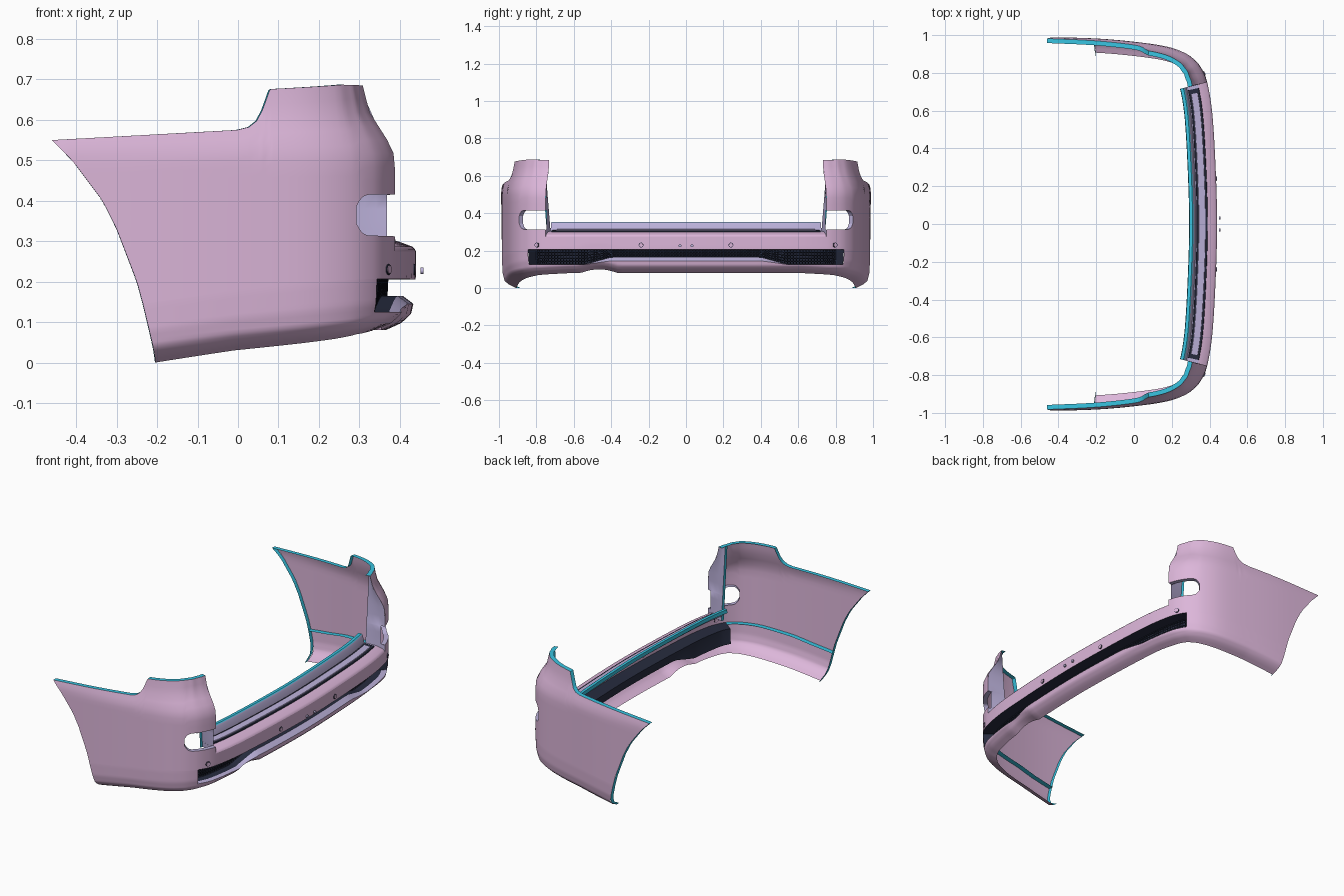
import bpy, math
from mathutils import Vector

if "Cube" in bpy.data.objects:
    bpy.data.objects.remove(bpy.data.objects["Cube"])


def material(name, rgb):
    m = bpy.data.materials.new(name)
    m.diffuse_color = (*rgb, 1)
    m.use_nodes = True
    m.node_tree.nodes["Principled BSDF"].inputs["Base Color"].default_value = m.diffuse_color
    return m


PINK = material("pink_paint", (0.72, 0.47, 0.70))
PURPLE = material("purple_trim", (0.50, 0.44, 0.70))
CYAN = material("cyan_edge", (0.04, 0.55, 0.75))
DARK = material("dark_plastic", (0.02, 0.025, 0.05))


def table(tab, x):
    if x <= tab[0][0]:
        return tab[0][1]
    for (a, p), (b, q) in zip(tab, tab[1:]):
        if x <= b:
            return p + (q - p) * (x - a) / (b - a)
    return tab[-1][1]


# Plan outline: wheel arch -> corner -> rear centre (and a bit past it)
CTRL = [(-.72, .996), (-.46, .99), (-.2, .982), (0, .965), (.17, .94), (.27, .905), (.33, .86),
        (.365, .81), (.39, .74), (.415, .58), (.432, .3), (.44, 0), (.432, -.3), (.415, -.58)]
CTRL = [Vector(p) for p in CTRL]
PATH = []
for p0, p1, p2, p3 in zip(CTRL, CTRL[1:], CTRL[2:], CTRL[3:]):
    for k in range(16):
        t = k / 16
        PATH.append(0.5 * (2 * p1 + (p2 - p0) * t + (2 * p0 - 5 * p1 + 4 * p2 - p3) * t * t
                           + (3 * p1 - p0 - 3 * p2 + p3) * t ** 3))
LEN = [-0.46]
for a, b in zip(PATH, PATH[1:]):
    LEN.append(LEN[-1] + (b - a).length)
NORM = []
for i in range(len(PATH)):
    d = PATH[min(i + 1, len(PATH) - 1)] - PATH[max(i - 1, 0)]
    NORM.append(Vector((-d.y, d.x)).normalized())
END = LEN[160]          # rear centre, y = 0
LIGHT, GRILLE, INNER = .305, .375, .48


def on_path(s):
    for i in range(len(LEN) - 1):
        if s <= LEN[i + 1]:
            t = (s - LEN[i]) / (LEN[i + 1] - LEN[i])
            return PATH[i].lerp(PATH[i + 1], t), NORM[i].lerp(NORM[i + 1], t).normalized()
    return PATH[-1], NORM[-1]


# Edge heights along the outline
def z_bottom(s, side):
    z = table([(-.46, 0), (0, .03), (.2, .05), (.4, .07), (.6, .08)], s)
    if side < 0:        # tow-hook notch on one side only
        z += .02 * max(0, 1 - ((s - .763) / .1) ** 2)
    return z


def z_lip(s):
    return table([(-.46, .08), (0, .1), (.3, .125), (.68, .125), (.83, .145)], s)


def z_seam(s):
    return table([(-.46, .145), (-.2, .163), (0, .182), (.2, .2), (.36, .207), (1.2, .205)], s)


def z_light0(s):
    return table([(.305, .345), (.32, .322), (.34, .314), (.48, .312)], s)


def z_light1(s):
    return table([(.305, .385), (.32, .408), (.34, .415), (.48, .415)], s)


def z_top(s):
    return table([(-.46, .55), (0, .575), (.03, .582), (.05, .597), (.065, .622), (.078, .655),
                  (.086, .676), (.3, .687), (.48, .685)], s)


ARCH = [(0, -.2), (.145, -.235), (.2, -.25), (.33, -.3), (.4, -.335), (.5, -.41), (.55, -.46)]
LOW = [(0, .075), (.018, .035), (.04, .012), (.08, .003), (.14, 0)]
HIGH = [(.5, 0), (.53, .006), (.62, .066), (.69, .084)]


def skin(s, z, d, side):
    """Point on the bumper skin, pushed inward by d."""
    p, n = on_path(s + (table(ARCH, z) + .46) * max(0, 1 - (s + .46) / .46))
    d += table(LOW, z - z_bottom(s, side)) + table(HIGH, z) * (.4 + .6 * n.x)
    return (p.x - n.x * d, side * (p.y - n.y * d), z)


def grid(name, fn, cols, rows, mat, keep=lambda a, b: True):
    """Quad sheet fn(col, row, side) built on both sides and welded at the centre."""
    verts, faces, m = [], [], len(rows)
    for side in (1, -1):
        o = len(verts)
        verts += [fn(a, b, side) for a in cols for b in rows]
        for i in range(len(cols) - 1):
            for j in range(m - 1):
                if keep((cols[i] + cols[i + 1]) / 2, (rows[j] + rows[j + 1]) / 2):
                    f = [o + i * m + j, o + (i + 1) * m + j, o + (i + 1) * m + j + 1, o + i * m + j + 1]
                    faces.append(f[::-side])
    me = bpy.data.meshes.new(name)
    me.from_pydata(verts, [], faces)
    me.materials.append(mat)
    ob = bpy.data.objects.new(name, me)
    bpy.context.collection.objects.link(ob)
    import bmesh
    bm = bmesh.new()
    bm.from_mesh(me)
    bmesh.ops.remove_doubles(bm, verts=bm.verts, dist=1e-4)
    bmesh.ops.delete(bm, geom=[v for v in bm.verts if not v.link_faces], context='VERTS')
    bm.to_mesh(me)
    bm.free()
    bpy.ops.object.select_all(action='DESELECT')
    ob.select_set(True)
    bpy.context.view_layer.objects.active = ob
    bpy.ops.object.shade_smooth_by_angle(angle=math.radians(35))
    return ob


def span(a, b, n):
    return [a + (b - a) * i / n for i in range(n + 1)]


COLS = (span(-.46, 0, 14) + span(.015, .1, 17) + span(.12, .29, 8) + span(LIGHT, GRILLE, 7)
        + span(.39, INNER, 6) + span(.5, END, 30))


def cols(a, b):
    return [s for s in COLS if a - 1e-6 <= s <= b + 1e-6]


def level(s, r, side):
    lv = [z_bottom(s, side), z_lip(s), z_seam(s), .275, z_light0(s), z_light1(s), z_top(s)]
    k = min(int(r + 1e-6), 5)
    return lv[k] + (lv[k + 1] - lv[k]) * (r - k)


def skin_row(s, r, side):
    return skin(s, level(s, r, side), 0, side)


# Painted skins with the light and grille openings left out
grid("lower_valance", skin_row, COLS, span(0, 2, 16), PINK, lambda s, r: r < 1 or s < GRILLE)
grid("bumper_skin", skin_row, COLS, span(2, 6, 32), PINK,
     lambda s, r: r < 3 or (s < INNER and not (4 < r < 5 and s > LIGHT)))


# Turned-in flanges
def flange(name, height, a, b, d0, d1, mat):
    grid(name, lambda s, d, side: skin(s, height(s), d, side), cols(a, b), [d0, d1], mat)


flange("top_flange", z_top, -.46, INNER, 0, .024, CYAN)
flange("seam_flange", z_seam, -.46, GRILLE, 0, .028, CYAN)
flange("light_sill", z_light0, LIGHT, INNER, 0, .025, PURPLE)
flange("light_header", z_light1, LIGHT, INNER, .025, 0, PURPLE)
grid("light_side", lambda z, d, side: skin(LIGHT, z, d, side), [.345, .385], [0, .025], PURPLE)
grid("arch_flange", lambda z, d, side: skin(-.46, z, d, side), span(0, .55, 20), [0, .022], CYAN)


# Inner end wall of each corner, with its rear edge
def wall(z, t, side):
    a = Vector(skin(INNER, z, .02 if z_light0(.48) < z < .415 else 0, side))
    b = Vector((.285, side * (.722 + .033 * (z - .275) / .41), z))
    return a.lerp(b, t)


WALL_Z = [.275, .3, .311, .313, .35, .38, .414, .416, .47, .52, .56, .6, .64, .685]
grid("corner_wall", wall, WALL_Z, [1, .66, .33, 0], PURPLE)
grid("corner_wall_edge", lambda z, t, side: wall(z, 1, side) + Vector((0, side * t, 0)),
     WALL_Z, [0, .02], CYAN)


# Step on top of the bar
def profile(name, pts, a, b, mat):
    grid(name, lambda s, k, side: skin(s, pts[k][1], pts[k][0], side),
         [a] + [s for s in COLS if s > a + .005], range(len(pts)), mat)


profile("bar_top", [(0, .275), (.003, .281), (.01, .287), (.042, .299), (.05, .301)], INNER, END, PINK)
profile("step_base", [(.05, .301), (.112, .306), (.12, .342), (.125, .35)], INNER, END, PURPLE)
profile("step_back_lip", [(.125, .35), (.13, .354), (.146, .354), (.148, .335)], INNER, END, CYAN)
profile("step_frame", [(.05, .301), (.052, .306), (.106, .311), (.108, .306)], .5, END, DARK)
profile("step_pad", [(.06, .306), (.062, .311), (.096, .315), (.098, .31)], .525, END, PURPLE)


# Grille recess: header, sill, end, back and lattice
def sill(s, t):
    return z_lip(s) + table([(.68, 0), (.83, .02)], s) * min(1, t / .03)


flange("grille_header", z_seam, GRILLE, END, .08, 0, DARK)
grid("grille_sill", lambda s, d, side: skin(s, sill(s, d), d, side), cols(GRILLE, END), [0, .015, .03], PURPLE)
grid("grille_floor", lambda s, d, side: skin(s, sill(s, d), d, side), cols(GRILLE, END), [.03, .08], DARK)
grid("grille_end", lambda z, d, side: skin(GRILLE, z, d, side),
     [z_lip(GRILLE), z_seam(GRILLE)], [0, .08], DARK)


def grille(depth):
    return lambda s, t, side: skin(s, sill(s, .08) + t * (z_seam(s) - sill(s, .08)), depth, side)


grid("grille_back", grille(.08), cols(GRILLE, END), [0, .5, 1], DARK)
lattice = grid("grille_lattice", grille(.07), span(GRILLE, END, 50), span(0, 1, 5), DARK)
wire = lattice.modifiers.new("wire", 'WIREFRAME')
wire.thickness = .005


# Parking sensors and two small loose screws
def disc(name, loc, axis, r, depth, mat):
    bpy.ops.mesh.primitive_cylinder_add(vertices=20, radius=r, depth=depth, location=loc)
    ob = bpy.context.object
    ob.name = name
    ob.rotation_euler = Vector(axis).to_track_quat('Z', 'Y').to_euler()
    ob.data.materials.append(mat)
    bpy.ops.object.shade_smooth_by_angle(angle=math.radians(35))


for side in (1, -1):
    for s in (.43, .993):
        n = on_path(s)[1]
        axis = (n.x, side * n.y, 0)
        disc("sensor_ring", skin(s, .23, 0, side), axis, .013, .006, DARK)
        disc("sensor", skin(s, .23, 0, side), axis, .010, .010, PINK)
    disc("screw", (.455, side * .032, .227), (1, 0, 0), .008, .008, PURPLE)
